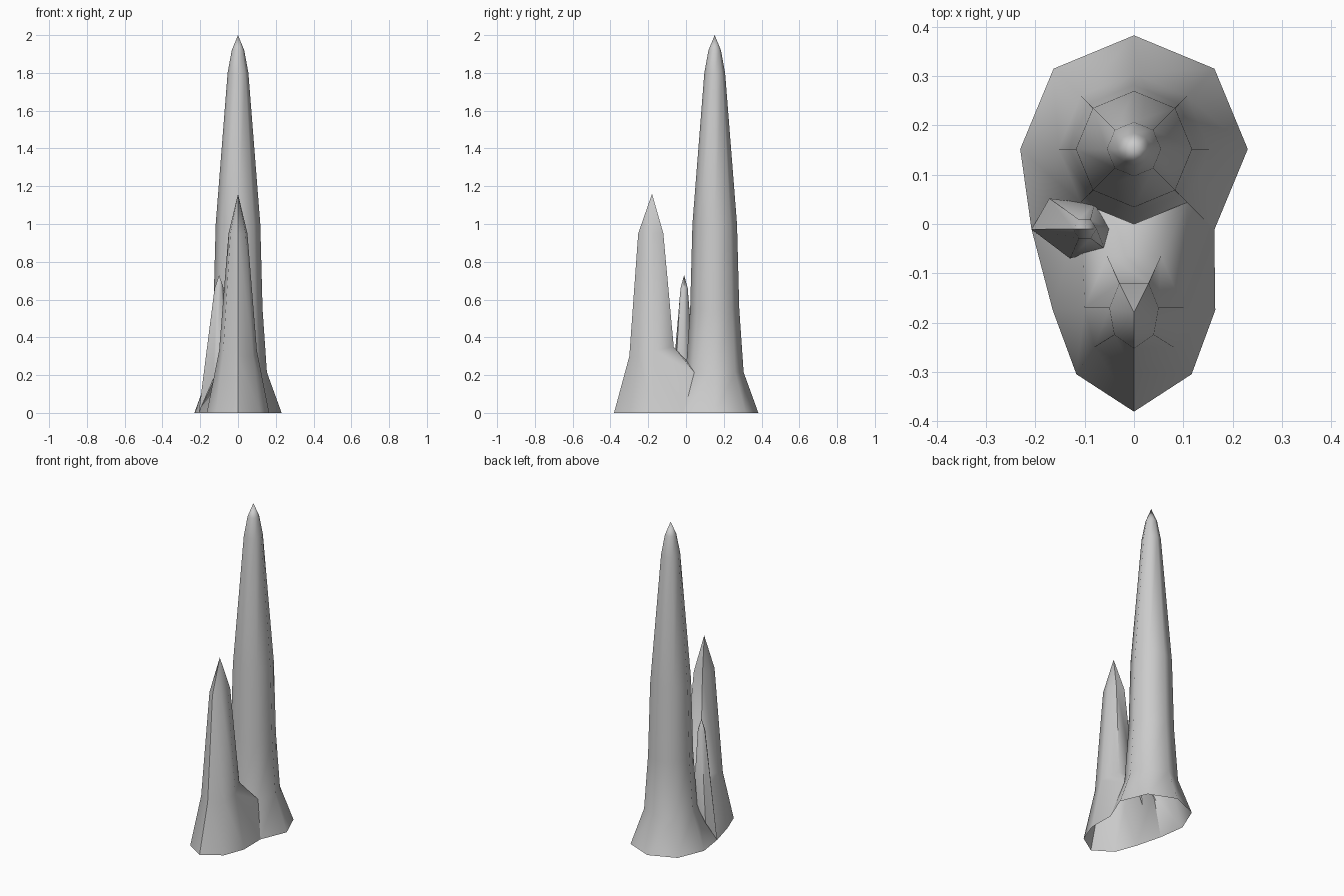
import bpy
import bmesh
import math
from mathutils import Vector

cube = bpy.data.objects.get("Cube")
if cube:
    bpy.data.objects.remove(cube, do_unlink=True)

stone = bpy.data.materials.new("grey_stone")
stone.use_nodes = True
colour = (0.6, 0.6, 0.6, 1)
stone.diffuse_color = colour
stone.node_tree.nodes["Principled BSDF"].inputs["Base Color"].default_value = colour


def ring(bm, points):
    return [bm.verts.new(p) for p in points]


def bridge(bm, low, high, closed=True):
    n = len(low)
    for i in range(n if closed else n - 1):
        j = (i + 1) % n
        bm.faces.new((low[i], low[j], high[j], high[i]))


def cap(bm, loop, tip):
    top = bm.verts.new(tip)
    for i, v in enumerate(loop):
        bm.faces.new((v, loop[(i + 1) % len(loop)], top))


def mirrored(half):
    """Right-hand points ending at the centre, continued on the other side."""
    return half + [(-x, y, z) for x, y, z in reversed(half[:-1])]


def finish(bm, name, angle=60):
    # Pull the shared ground corner out to meet the small spire
    for v in bm.verts:
        if (v.co - Vector((-0.163, -0.011, 0))).length < 0.01:
            v.co.x = -0.208
    bmesh.ops.recalc_face_normals(bm, faces=bm.faces)
    mesh = bpy.data.meshes.new(name)
    bm.to_mesh(mesh)
    bm.free()
    mesh.materials.append(stone)
    mesh.shade_smooth()
    mesh.set_sharp_from_angle(angle=math.radians(angle))
    bpy.context.collection.objects.link(bpy.data.objects.new(name, mesh))


# Tall spire: tapered octagon, open below and where the front spire joins
bm = bmesh.new()
profile = [(0.231, 0), (0.153, 0.215), (0.13, 0.55), (0.118, 1.0),
           (0.055, 1.8), (0.033, 1.92)]
loops = []
for r, z in profile:
    loops.append(ring(bm, [(r * math.cos(k * math.pi / 4),
                            0.152 + r * math.sin(k * math.pi / 4), z)
                           for k in range(8)]))
for low, high in zip(loops, loops[1:]):
    bridge(bm, low, high)
cap(bm, loops[-1], (0, 0.152, 2))
joined = [f for f in bm.faces if f.calc_center_median().z < 0.2
          and f.calc_center_median().y < 0.03]
bmesh.ops.delete(bm, geom=joined, context='FACES')
finish(bm, "tall_spire")

# Front spire: flared skirt, saddle against the tall spire, tapered shaft
bm = bmesh.new()
skirt = ring(bm, mirrored([(0.163, -0.011, 0), (0.165, -0.175, 0),
                           (0.117, -0.305, 0), (0, -0.381, 0)]))
waist = ring(bm, mirrored([(0.108, 0.044, 0.215), (0.1, -0.17, 0.33),
                           (0.08, -0.25, 0.3), (0, -0.3, 0.3)]))
bridge(bm, skirt, waist, closed=False)
back = ring(bm, [(-0.055, -0.065, 0.35), (0.055, -0.065, 0.35)])
valley = bm.verts.new((0, 0, 0.28))
for corner, side, rear in ((waist[0], waist[1], back[1]),
                           (waist[-1], waist[-2], back[0])):
    bm.faces.new((corner, side, rear))
    bm.faces.new((corner, rear, valley))
bm.faces.new((back[0], back[1], valley))
shaft = waist[1:-1] + back
shoulder = ring(bm, mirrored([(0.05, -0.17, 0.95), (0.04, -0.225, 0.95),
                              (0, -0.253, 0.95)])
                + [(-0.03, -0.12, 0.95), (0.03, -0.12, 0.95)])
bridge(bm, shaft, shoulder)
cap(bm, shoulder, (0, -0.18, 1.16))
finish(bm, "front_spire")

# Small side spire: uneven foot set into the gap between the other two
bm = bmesh.new()
foot = ring(bm, [(-0.208, -0.011, 0), (-0.13, -0.07, 0.18),
                 (-0.06, -0.05, 0.3), (-0.05, -0.01, 0.27),
                 (-0.08, 0.04, 0.24), (-0.172, 0.052, 0.12)])
neck = ring(bm, [(-0.1 + 0.024 * math.cos(a), -0.01 + 0.022 * math.sin(a), 0.66)
                 for a in [math.pi * (1 + k / 3) for k in range(6)]])
bridge(bm, foot, neck)
cap(bm, neck, (-0.1, -0.01, 0.73))
finish(bm, "small_spire")
